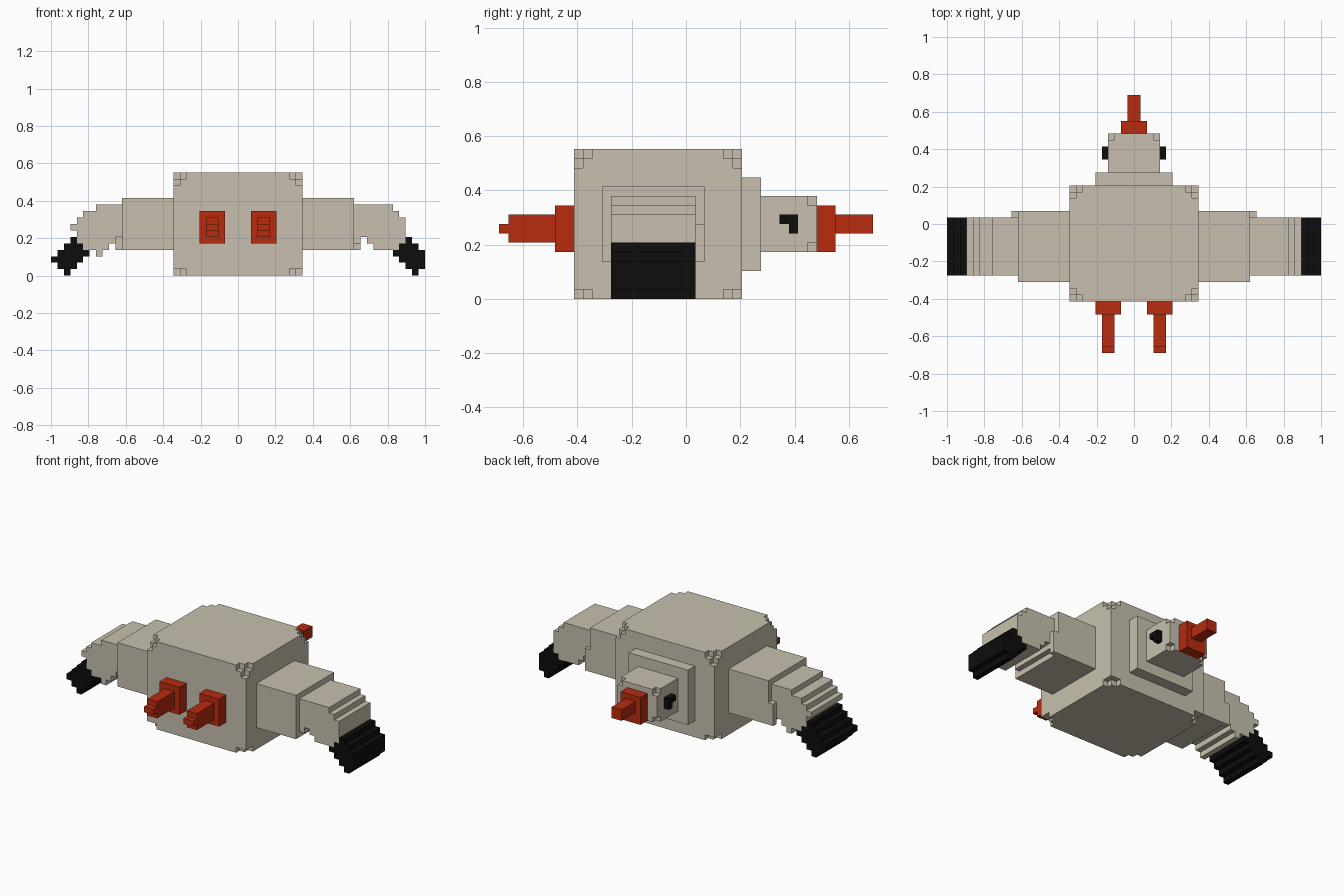
import bpy, bmesh
from itertools import product

if "Cube" in bpy.data.objects:
    bpy.data.objects.remove(bpy.data.objects["Cube"])

V = 2 / 58  # edge length of one block


def material(name, rgb):
    m = bpy.data.materials.new(name)
    m.diffuse_color = (*rgb, 1)
    m.use_nodes = True
    m.node_tree.nodes["Principled BSDF"].inputs["Base Color"].default_value = m.diffuse_color
    return m


CREAM = material("cream", (0.58, 0.53, 0.425))
RED = material("red", (0.48, 0.025, 0.005))
BLACK = material("black", (0.004, 0.004, 0.004))


def box(x0, x1, y0, y1, z0, z1):
    """Set of block cells filling a box."""
    return set(product(range(x0, x1), range(y0, y1), range(z0, z1)))


def voxel_part(name, mat, cells):
    """Mesh the outer skin of a set of cells and merge the coplanar faces."""
    bm = bmesh.new()
    verts = {}

    def vert(p):
        if p not in verts:
            verts[p] = bm.verts.new([c * V for c in p])
        return verts[p]

    for c in sorted(cells):
        for axis in range(3):
            u, w = (axis + 1) % 3, (axis + 2) % 3
            for side in (0, 1):
                n = list(c)
                n[axis] += 2 * side - 1
                if tuple(n) in cells:
                    continue
                loop = []
                for a, b in ((0, 0), (1, 0), (1, 1), (0, 1)):
                    p = list(c)
                    p[axis] += side
                    p[u] += a
                    p[w] += b
                    loop.append(vert(tuple(p)))
                bm.faces.new(loop if side else loop[::-1])
    bmesh.ops.dissolve_limit(bm, angle_limit=0.01, verts=bm.verts[:], edges=bm.edges[:])
    me = bpy.data.meshes.new(name)
    bm.to_mesh(me)
    bm.free()
    me.materials.append(mat)
    ob = bpy.data.objects.new(name, me)
    bpy.context.collection.objects.link(ob)


def columns(start, spans, sign):
    """Wing profile: one (z0, z1) span per block outward, extruded along y."""
    cells = set()
    for i, (z0, z1) in enumerate(spans):
        x = start + i if sign > 0 else -(start + i) - 1
        cells |= box(x, x + 1, -8, 1, z0, z1)
    return cells


# Body with small stepped notches at its eight corners
body = box(-10, 10, -12, 6, 0, 16)
for x, dx in ((-10, 1), (9, -1)):
    for y, dy in ((-12, 1), (5, -1)):
        for z, dz in ((0, 1), (15, -1)):
            body -= {(x, y, z), (x + dx, y, z), (x, y + dy, z)}
            if z:
                body.discard((x, y, z + dz))
voxel_part("body", CREAM, body)

# Neck, head, eyes and beak (at +y)
voxel_part("neck", CREAM, box(-6, 6, 6, 8, 3, 13))
head = box(-4, 4, 8, 14, 5, 11) - set(product((-4, 3), (13,), (5, 10)))
voxel_part("head", CREAM, head)
for side, x in (("left", -5), ("right", 4)):
    voxel_part(side + "_eye", BLACK, box(x, x + 1, 10, 12, 8, 9) | box(x, x + 1, 11, 12, 7, 8))
voxel_part("beak", RED, box(-2, 2, 14, 16, 5, 10) | box(-1, 1, 16, 20, 7, 9))

# Feet (at -y)
for side, x in (("left", -6), ("right", 2)):
    voxel_part(side + "_foot", RED,
               box(x, x + 4, -14, -12, 5, 10)
               | box(x + 1, x + 3, -19, -14, 6, 9)
               | box(x + 1, x + 3, -20, -19, 7, 8))

# Wings: straight inner part, drooping outer part, black tip
OUTER = {
    1: [(5, 11), (6, 11), (5, 11), (4, 11), (4, 11), (4, 11), (4, 10), (5, 9)],
    -1: [(6, 11), (5, 11), (4, 11), (3, 11), (4, 10), (4, 10), (5, 9), (7, 8)],
}
TIP = {
    1: (24, [(3, 4), (2, 5), (1, 6), (0, 5), (1, 4)]),
    -1: (23, [(3, 4), (2, 5), (1, 6), (0, 5), (1, 4), (2, 3)]),
}
for side, s in (("left", -1), ("right", 1)):
    x0, x1 = (10, 18) if s > 0 else (-18, -10)
    rim = 18 if s > 0 else -19
    voxel_part(side + "_inner_wing", CREAM,
               box(x0, x1, -9, 2, 4, 12) | box(rim, rim + 1, 1, 2, 4, 8))
    tip = columns(*TIP[s], s)
    voxel_part(side + "_outer_wing", CREAM, columns(18, OUTER[s], s) - tip)
    voxel_part(side + "_wing_tip", BLACK, tip)
